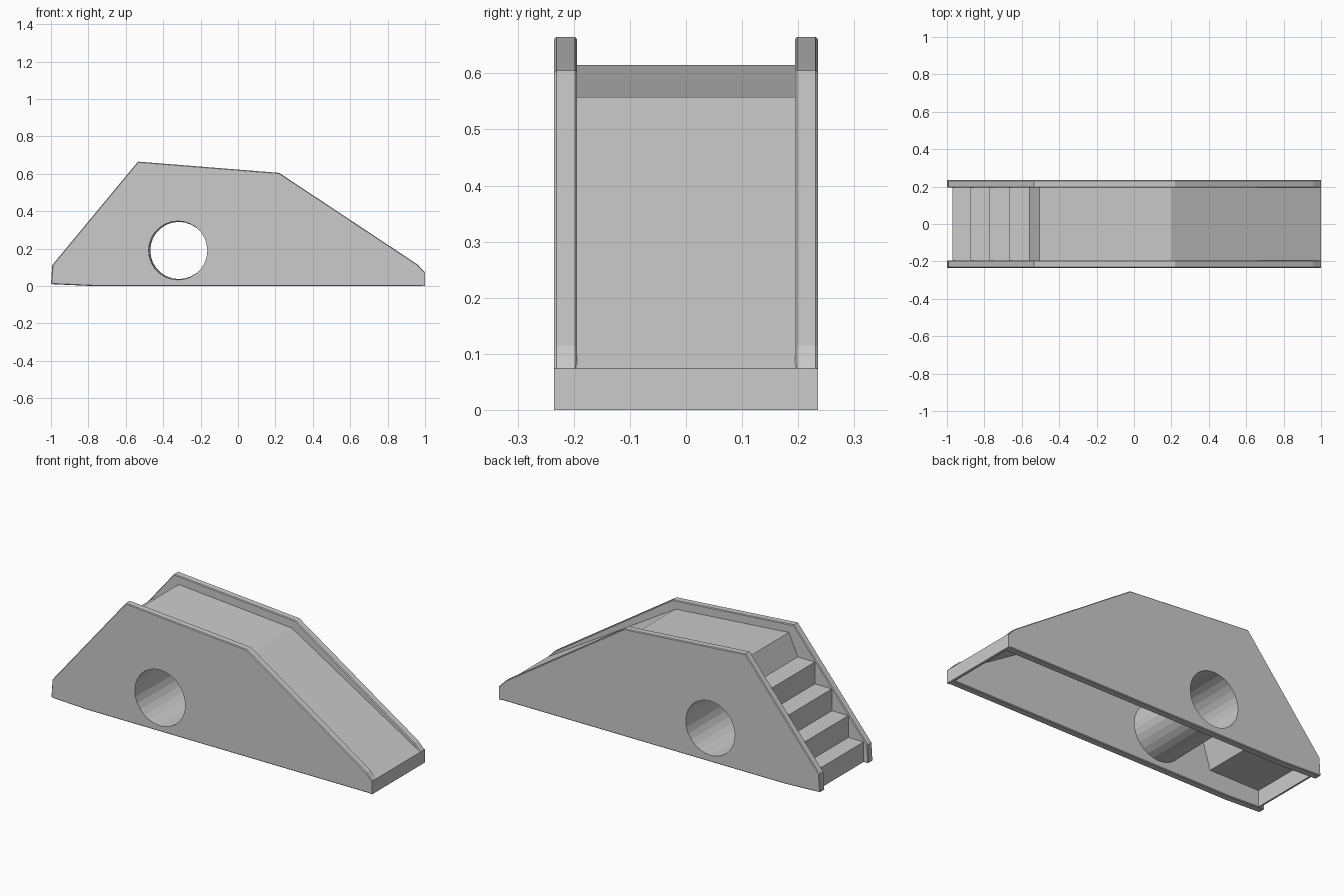
import bpy, bmesh, math

if "Cube" in bpy.data.objects:
    bpy.data.objects.remove(bpy.data.objects["Cube"])

OUT, INN = 0.235, 0.194          # outer and inner y of the side panels


def new_object(name, bm):
    bmesh.ops.recalc_face_normals(bm, faces=bm.faces[:])
    mesh = bpy.data.meshes.new(name)
    bm.to_mesh(mesh)
    bm.free()
    ob = bpy.data.objects.new(name, mesh)
    bpy.context.collection.objects.link(ob)
    return ob


def prism(name, profile, y0, y1):
    """Extrude an x/z outline from y0 to y1."""
    bm = bmesh.new()
    face = bm.faces.new([bm.verts.new((x, y0, z)) for x, z in profile])
    ext = bmesh.ops.extrude_face_region(bm, geom=[face])
    moved = [v for v in ext["geom"] if isinstance(v, bmesh.types.BMVert)]
    bmesh.ops.translate(bm, verts=moved, vec=(0, y1 - y0, 0))
    return new_object(name, bm)


def tunnel(name, y0, y1, capped):
    """Slightly tapered tube along y."""
    bm = bmesh.new()
    rings = []
    for y in (y0, y1):
        t = (y + OUT) / (2 * OUT)
        cx, r = -0.321 + 0.005 * t, 0.157 - 0.004 * t
        rings.append([bm.verts.new((cx + r * math.cos(math.tau * i / 28), y,
                                    0.19 + r * math.sin(math.tau * i / 28)))
                      for i in range(28)])
    a, b = rings
    for i in range(28):
        j = (i + 1) % 28
        bm.faces.new((a[i], a[j], b[j], b[i]))
    if capped:
        bm.faces.new(a)
        bm.faces.new(b)
    return new_object(name, bm)


# Tunnel through the body, and the cutter for its openings
tunnel("tunnel", -INN, INN, False)
cutter = tunnel("tunnel_cutter", -0.3, 0.3, True)
cutter.hide_render = True
cutter.hide_set(True)

# Side panels with lightly chamfered rims
side = [(-1, 0.01), (-0.78, 0), (1, 0), (1, 0.073), (0.96, 0.115),
        (0.22, 0.605), (-0.535, 0.665), (-0.993, 0.112)]
for name, y0, y1 in (("front_side_panel", -OUT, -INN), ("back_side_panel", INN, OUT)):
    panel = prism(name, side, y0, y1)
    bev = panel.modifiers.new("rim", 'BEVEL')
    bev.width, bev.segments = 0.004, 1
    bev.limit_method, bev.angle_limit = 'ANGLE', math.radians(60)
    cut = panel.modifiers.new("opening", 'BOOLEAN')
    cut.operation, cut.solver, cut.object = 'DIFFERENCE', 'EXACT', cutter

# Steps, deck and slide: one stepped profile, hollow underneath
step_x = [-0.97, -0.875, -0.773, -0.667, -0.56]
rise = 0.123
body = [(-0.97, 0.01)]
for i, x in enumerate(step_x[:-1]):
    body += [(x, rise * (i + 1)), (step_x[i + 1], rise * (i + 1))]
body += [(-0.505, 0.615), (0.2, 0.558), (1, 0.074), (1, 0),        # deck, slide, end
         (0.985, 0), (0.965, 0.07), (0.195, 0.537), (-0.5, 0.593),  # underside
         (-0.65, 0.102), (-0.96, 0.102), (-0.96, 0.01)]
prism("steps_and_slide", body, -INN - 0.002, INN + 0.002)

# Low end board across the full width
prism("slide_end_board", [(0.985, 0), (1, 0), (1, 0.074), (0.985, 0.074)], -OUT, OUT)
